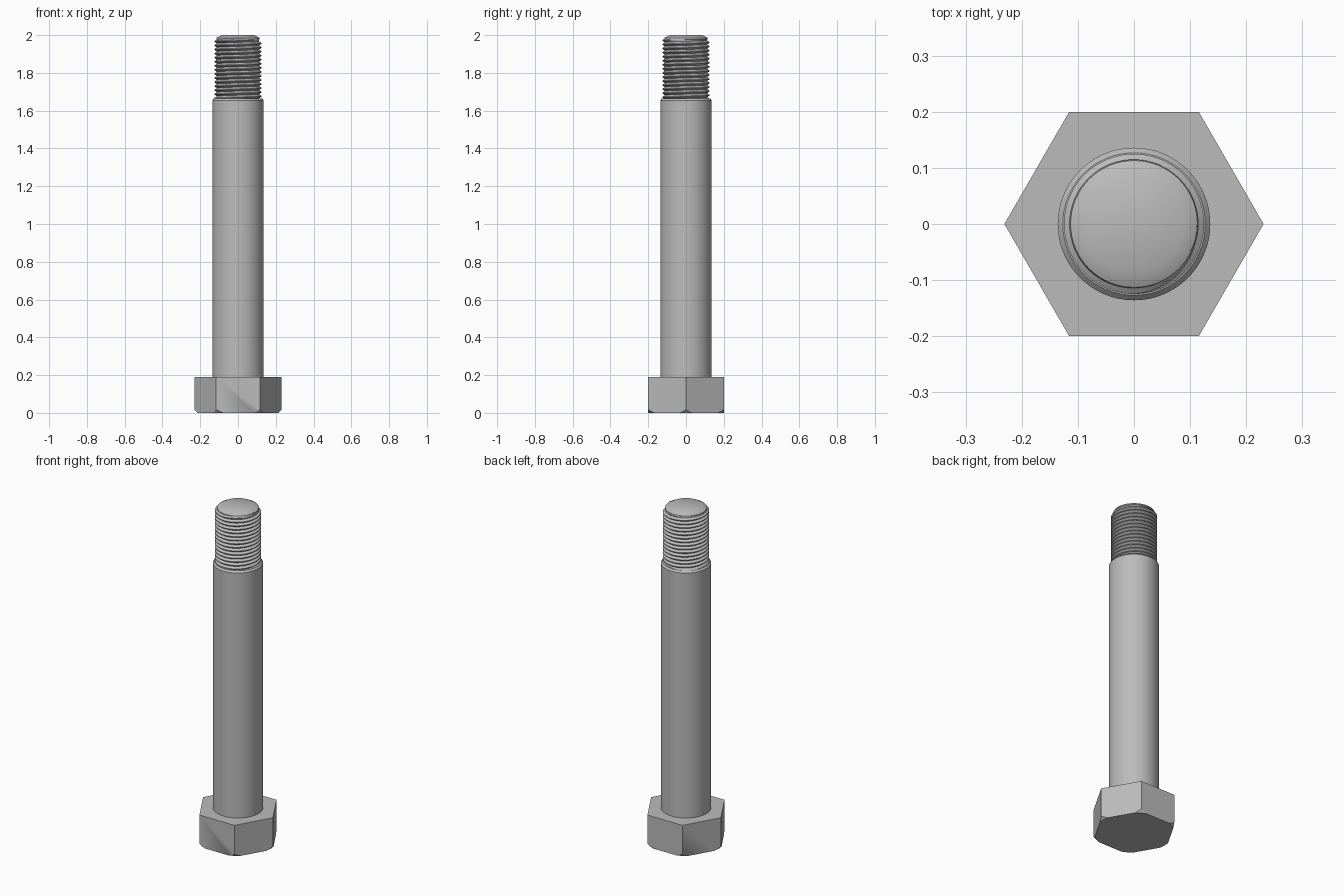
import bpy, bmesh, math
from mathutils import Vector

cube = bpy.data.objects.get("Cube")
if cube:
    bpy.data.objects.remove(cube, do_unlink=True)

STEEL = bpy.data.materials.new("steel grey")
STEEL.use_nodes = True
GREY = (0.5, 0.5, 0.5, 1)
STEEL.diffuse_color = GREY
STEEL.node_tree.nodes["Principled BSDF"].inputs["Base Color"].default_value = GREY


def finish(name, bm, angle=30):
    bmesh.ops.recalc_face_normals(bm, faces=bm.faces)
    mesh = bpy.data.meshes.new(name)
    bm.to_mesh(mesh)
    bm.free()
    mesh.materials.append(STEEL)
    obj = bpy.data.objects.new(name, mesh)
    bpy.context.collection.objects.link(obj)
    bpy.ops.object.select_all(action='DESELECT')
    obj.select_set(True)
    bpy.context.view_layer.objects.active = obj
    bpy.ops.object.shade_smooth_by_angle(angle=math.radians(angle))
    return obj


def lathe(name, profile, sides=64):
    """Closed solid of revolution from (radius, height) points."""
    bm = bmesh.new()
    rings = [[bm.verts.new((r * math.cos(math.tau * i / sides),
                            r * math.sin(math.tau * i / sides), z))
              for i in range(sides)] for r, z in profile]
    for low, high in zip(rings, rings[1:]):
        for i in range(sides):
            j = (i + 1) % sides
            bm.faces.new((low[i], low[j], high[j], high[i]))
    bm.faces.new(rings[0][::-1])
    bm.faces.new(rings[-1])
    return finish(name, bm)


# Hexagonal head, with the six lower corners trimmed by a cone
FLAT, HEAD_TOP = 0.2, 0.19
CORNER = FLAT / math.cos(math.pi / 6)
bm = bmesh.new()
base = [bm.verts.new((CORNER * math.cos(i * math.pi / 3),
                      CORNER * math.sin(i * math.pi / 3), 0)) for i in range(6)]
face = bm.faces.new(base)
top = bmesh.ops.extrude_face_region(bm, geom=[face])
bmesh.ops.translate(bm, vec=(0, 0, HEAD_TOP),
                    verts=[v for v in top["geom"] if isinstance(v, bmesh.types.BMVert)])
head = finish("hex_head", bm, 20)

cutter = lathe("head_chamfer_cutter", [(0.215, 0), (0.245, 0.033), (0.245, 0.3)])
cutter.hide_render = True
trim = head.modifiers.new("corner_chamfer", 'BOOLEAN')
trim.operation = 'INTERSECT'
trim.solver = 'EXACT'
trim.object = cutter
bpy.context.view_layer.objects.active = head
bpy.ops.object.modifier_apply(modifier=trim.name)
bpy.data.objects.remove(cutter, do_unlink=True)

# Plain shank with a small shoulder chamfer
lathe("shank", [(0.136, HEAD_TOP - 0.01), (0.136, 1.655), (0.127, 1.665)])

# Threaded end: core with a chamfered tip
ROOT, CREST = 0.112, 0.125
lathe("thread_core", [(ROOT, 1.65), (ROOT, 1.975), (0.115, 1.978),
                      (0.113, 1.986), (0.087, 2.0)])

# Helical thread ridge, fading out at both ends
PITCH, STEPS, TURNS = 0.0215, 48, 15
START = 1.655
bm = bmesh.new()
count = STEPS * TURNS
strip = []
for i in range(count + 1):
    a = math.tau * i / STEPS
    fade = min(1, i / STEPS * 4, (count - i) / STEPS * 4)
    crest = ROOT + (CREST - ROOT) * fade
    z = START + PITCH * i / STEPS
    strip.append([bm.verts.new((r * math.cos(a), r * math.sin(a), z + dz))
                  for r, dz in ((ROOT, -PITCH / 2), (crest, -PITCH * 0.08),
                                (crest, PITCH * 0.08), (ROOT, PITCH / 2))])
for a, b in zip(strip, strip[1:]):
    for k in range(3):
        bm.faces.new((a[k], b[k], b[k + 1], a[k + 1]))
finish("thread_ridge", bm)
